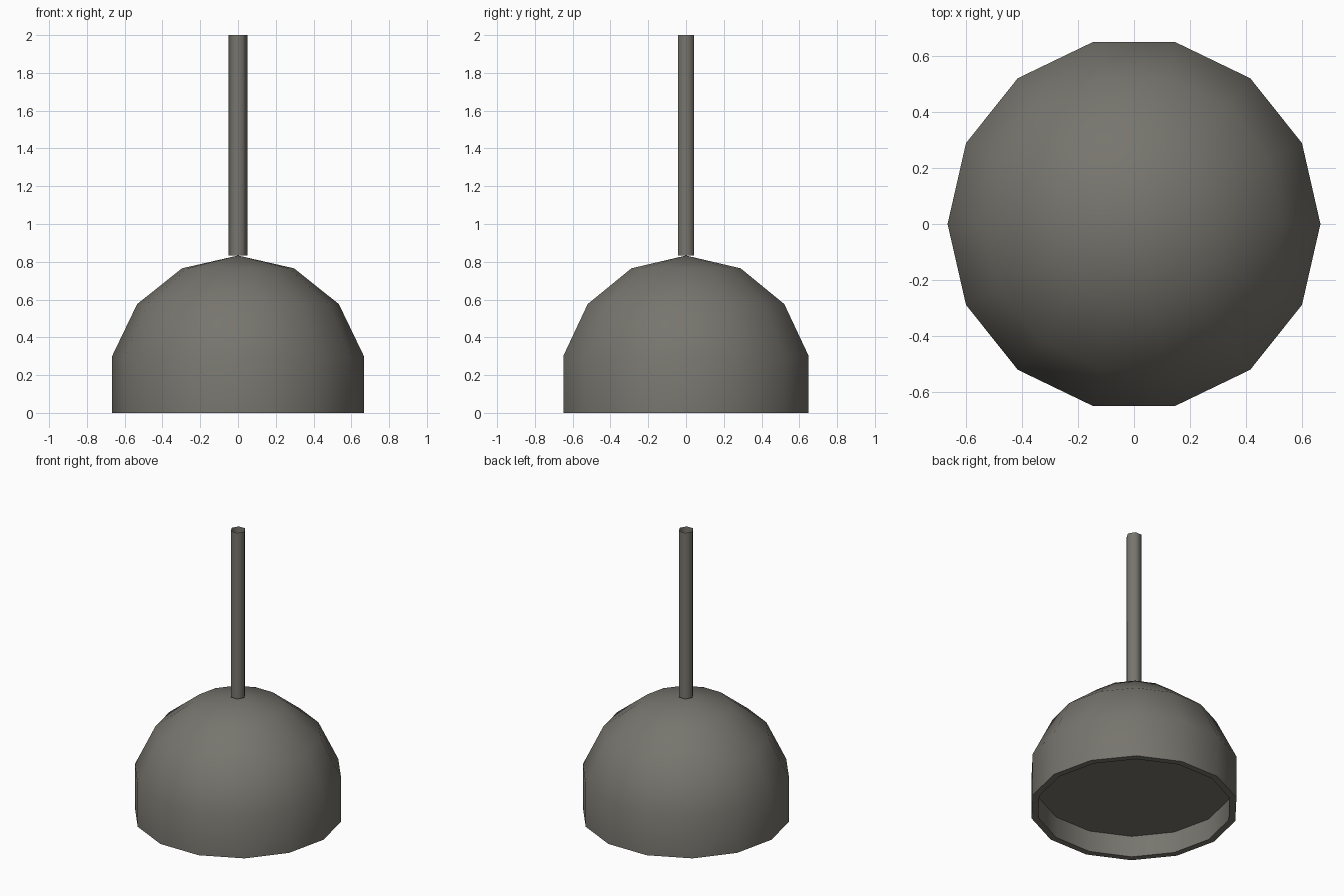
import bpy, bmesh, math

if "Cube" in bpy.data.objects:
    bpy.data.objects.remove(bpy.data.objects["Cube"])

# One warm grey finish for the whole lamp
grey = bpy.data.materials.new("warm_grey")
grey.diffuse_color = (0.185, 0.178, 0.155, 1.0)
grey.use_nodes = True
grey.node_tree.nodes["Principled BSDF"].inputs["Base Color"].default_value = grey.diffuse_color


def lathe(name, profile, sides, sharp_angle):
    """Revolve (radius, z) points round the z axis; radius 0 makes a single pole."""
    bm = bmesh.new()
    rings = []
    for r, z in profile:
        count = sides if r > 0 else 1
        rings.append([bm.verts.new((r * math.cos(2 * math.pi * i / sides),
                                    r * math.sin(2 * math.pi * i / sides), z))
                      for i in range(count)])
    for a, b in zip(rings, rings[1:]):
        for i in range(sides):
            j = (i + 1) % sides
            if len(a) == 1:
                bm.faces.new((a[0], b[j], b[i]))
            elif len(b) == 1:
                bm.faces.new((a[i], a[j], b[0]))
            else:
                bm.faces.new((a[i], a[j], b[j], b[i]))
    mesh = bpy.data.meshes.new(name)
    bm.to_mesh(mesh)
    bm.free()
    mesh.materials.append(grey)
    for poly in mesh.polygons:
        poly.use_smooth = True
    mesh.set_sharp_from_angle(angle=math.radians(sharp_angle))
    obj = bpy.data.objects.new(name, mesh)
    bpy.context.collection.objects.link(obj)
    return obj


# Shade: recessed flat ceiling, inner wall, rim, outer wall, then a faceted dome
centre_z, radius = 0.15, 0.683
dome = [(radius * math.cos(a), centre_z + radius * math.sin(a))
        for a in (math.pi * k / 14 for k in (1, 3, 5))]
outer = dome[0][0]
inner = 0.622
lathe("lamp_shade",
      [(0, centre_z), (inner, centre_z), (inner, 0), (outer, 0)]
      + dome + [(0, centre_z + radius)], 14, 40)

# Hanging rod: open six-sided tube
lathe("hanging_rod", [(0.05, centre_z + radius), (0.05, 2.0)], 6, 70)
